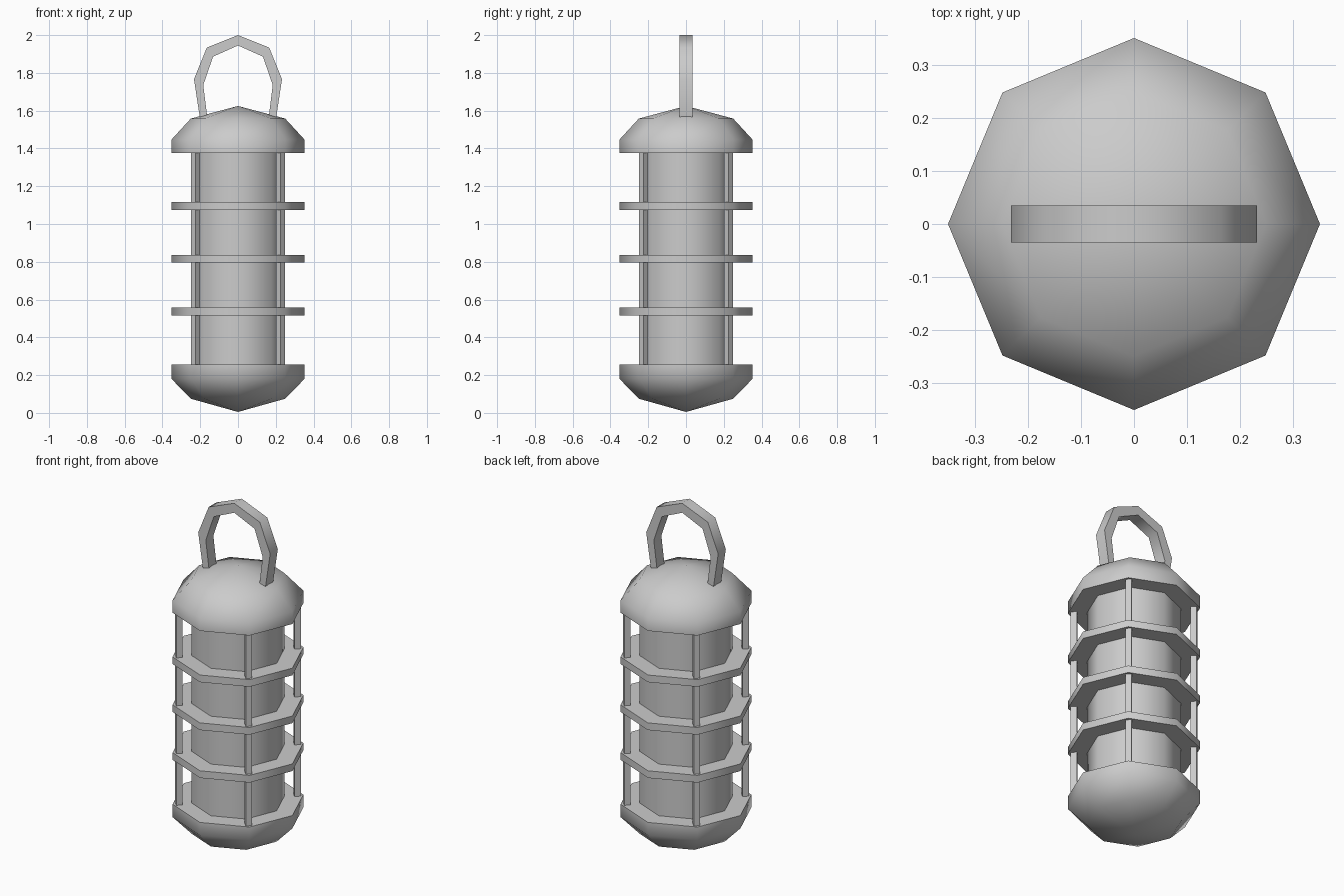
import bpy, bmesh, math

if "Cube" in bpy.data.objects:
    bpy.data.objects.remove(bpy.data.objects["Cube"])

SIDES = 8


def finish(name, bm, smooth=True):
    bmesh.ops.recalc_face_normals(bm, faces=bm.faces)
    mesh = bpy.data.meshes.new(name)
    bm.to_mesh(mesh)
    bm.free()
    ob = bpy.data.objects.new(name, mesh)
    bpy.context.collection.objects.link(ob)
    if smooth:
        bpy.ops.object.select_all(action='DESELECT')
        ob.select_set(True)
        bpy.context.view_layer.objects.active = ob
        bpy.ops.object.shade_smooth_by_angle(angle=math.radians(60))
    return ob


def lathe(name, profile):
    """Revolve (radius, z) points into an eight-sided solid; radius 0 is a tip."""
    bm = bmesh.new()
    rings = []
    for r, z in profile:
        if r == 0:
            rings.append([bm.verts.new((0, 0, z))] * SIDES)
        else:
            rings.append([bm.verts.new((r * math.cos(a), r * math.sin(a), z))
                          for a in (math.tau * i / SIDES for i in range(SIDES))])
    for lo, hi in zip(rings, rings[1:]):
        for i in range(SIDES):
            j = (i + 1) % SIDES
            bm.faces.new(list(dict.fromkeys((lo[i], lo[j], hi[j], hi[i]))))
    for ring, (r, z) in ((rings[0], profile[0]), (rings[-1], profile[-1])):
        if r > 0:
            bm.faces.new(ring)
    return finish(name, bm)


# Domed end caps
lathe("bottom_cap", [(0, 0.005), (0.25, 0.075), (0.352, 0.18), (0.352, 0.255)])
lathe("top_cap", [(0.352, 1.375), (0.352, 1.447), (0.25, 1.558), (0, 1.625)])

# Inner tube
lathe("inner_tube", [(0.25, 0.25), (0.25, 1.38)])

# Guard rings around the tube
for k in range(3):
    z = 0.536 + 0.28 * k
    lathe(f"guard_ring_{k + 1}", [(0.352, z - 0.021), (0.352, z + 0.021)])

# Four diagonal cage rods, square and turned to face outward
for k, (sx, sy) in enumerate([(1, 1), (-1, 1), (-1, -1), (1, -1)]):
    bpy.ops.mesh.primitive_cube_add(size=1, location=(0.225 * sx, 0.225 * sy, 0.815),
                                    rotation=(0, 0, math.radians(45)))
    rod = bpy.context.object
    rod.name = f"cage_rod_{k + 1}"
    rod.scale = (0.034, 0.034, 1.13)

# Carrying handle: half profile mirrored, then given depth
outer = [(0.202, 1.563), (0.233, 1.767), (0.165, 1.934), (0, 2.0)]
inner = [(0.163, 1.569), (0.184, 1.735), (0.132, 1.886), (0, 1.945)]


def arch(pts):
    return pts + [(-x, z) for x, z in reversed(pts[:-1])]


bm = bmesh.new()
sections = []
for (xo, zo), (xi, zi) in zip(arch(outer), arch(inner)):
    sections.append([bm.verts.new(p) for p in ((xo, -0.035, zo), (xo, 0.035, zo),
                                               (xi, 0.035, zi), (xi, -0.035, zi))])
for a, b in zip(sections, sections[1:]):
    for i in range(4):
        j = (i + 1) % 4
        bm.faces.new((a[i], a[j], b[j], b[i]))
bm.faces.new(sections[0])
bm.faces.new(sections[-1])
finish("handle", bm)
